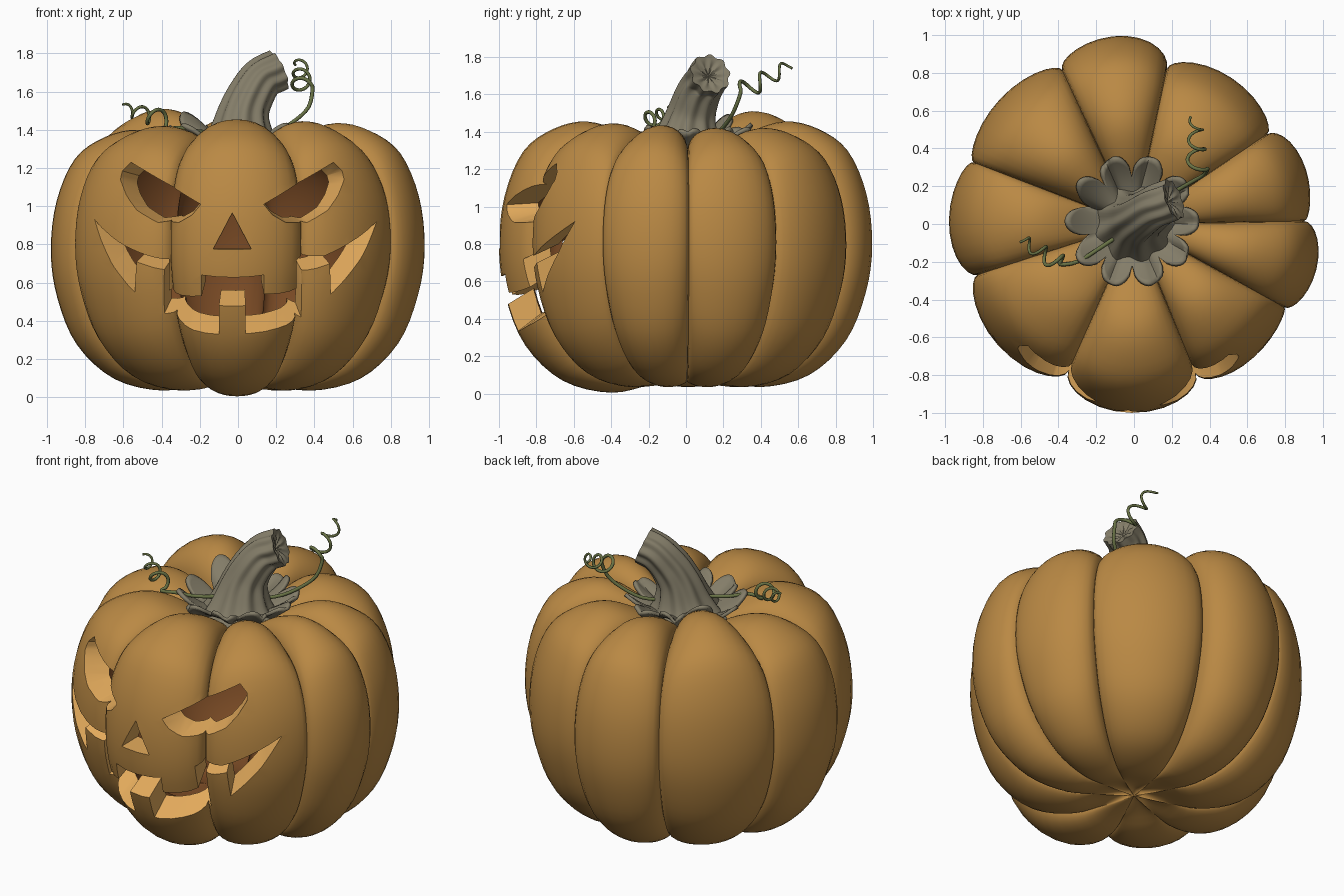
import bpy, bmesh
from math import sin, cos, pi, radians
from mathutils import Vector
from mathutils.bvhtree import BVHTree

if "Cube" in bpy.data.objects:
    bpy.data.objects.remove(bpy.data.objects["Cube"])


def material(name, rgb):
    m = bpy.data.materials.new(name)
    m.use_nodes = True
    m.diffuse_color = (*rgb, 1)
    m.node_tree.nodes["Principled BSDF"].inputs["Base Color"].default_value = (*rgb, 1)
    return m


skin = material("orange_skin", (.49, .25, .058))
flesh = material("pale_flesh", (.76, .4, .105))
inside = material("brown_inside", (.19, .068, .018))
bark = material("grey_stem", (.23, .205, .14))
green = material("vine_green", (.14, .17, .06))


def smooth_path(points, steps):
    """Catmull-Rom curve through the points."""
    p = [Vector(q) for q in points]
    p = [p[0] * 2 - p[1]] + p + [p[-1] * 2 - p[-2]]
    out = []
    for a, b, c, d in zip(p, p[1:], p[2:], p[3:]):
        for k in range(steps):
            t = k / steps
            out.append((b * 2 + (c - a) * t + (a * 2 - b * 5 + c * 4 - d) * t ** 2
                        + (b * 3 - a - c * 3 + d) * t ** 3) / 2)
    return out + [p[-2]]


def loft(rings, start=None, end=None):
    """Closed rings joined by quads, with optional pole points."""
    n = len(rings[0])
    verts = [v for ring in rings for v in ring]
    faces = [(i * n + j, i * n + (j + 1) % n, (i + 1) * n + (j + 1) % n, (i + 1) * n + j)
             for i in range(len(rings) - 1) for j in range(n)]
    if start is not None:
        verts.append(start)
        faces += [(len(verts) - 1, (j + 1) % n, j) for j in range(n)]
    if end is not None:
        base = (len(rings) - 1) * n
        verts.append(end)
        faces += [(base + j, base + (j + 1) % n, len(verts) - 1) for j in range(n)]
    return verts, faces


def add_mesh(name, verts, faces, mats):
    me = bpy.data.meshes.new(name)
    me.from_pydata(verts, [], faces)
    for m in mats:
        me.materials.append(m)
    ob = bpy.data.objects.new(name, me)
    bpy.context.collection.objects.link(ob)
    return ob


def activate(ob):
    bpy.ops.object.select_all(action='DESELECT')
    ob.select_set(True)
    bpy.context.view_layer.objects.active = ob


def shade(ob, degrees):
    activate(ob)
    bpy.ops.object.shade_smooth_by_angle(angle=radians(degrees))


# Pumpkin body: each lobe blends from a groove profile to a full profile
# Profile rows: lobe radius, lobe height, groove radius, groove height
PROFILE = smooth_path([
    (0, .08, 0, .08), (.18, .05, .18, .07), (.4, .005, .38, .08), (.66, .07, .58, .17),
    (.86, .26, .75, .36), (.965, .52, .85, .6), (1, .78, .88, .82), (.97, 1.06, .85, 1.05),
    (.87, 1.3, .76, 1.21), (.71, 1.42, .6, 1.29), (.53, 1.46, .43, 1.3),
    (.34, 1.4, .28, 1.27), (.15, 1.28, .15, 1.24), (0, 1.23, 0, 1.23)], 4)
# Lobe rows: start groove angle, groove radius, lobe radius, bottom, top
LOBES = [(-114, .855, 1, 0, 1.455), (-67.6, .86, .95, .03, 1.445), (-29, .91, .995, .03, 1.435),
         (1, .9, .955, .03, 1.42), (34, .85, .93, .03, 1.42), (78, .84, 1, .03, 1.455),
         (115, .9, .97, .03, 1.51), (159, .91, .98, .03, 1.4), (198, .87, .965, .03, 1.42)]
COLS = 14


def body_ring(row):
    ring = []
    for i, (a0, g0, lobe, low, top) in enumerate(LOBES):
        a1, g1 = LOBES[(i + 1) % len(LOBES)][:2]
        a1 += 360 if a1 < a0 else 0
        for k in range(COLS):
            u = -cos(pi * k / COLS)
            w = (1 - u * u) ** .52
            f = (u + 1) / 2
            groove_r = row[2] * (g0 + (g1 - g0) * f) / .88
            lobe_z = low + (top - low) * row[1] / 1.46
            r = groove_r + (row[0] * lobe - groove_r) * w
            z = row[3] + (lobe_z - row[3]) * w
            a = radians(a0 + (a1 - a0) * f)
            ring.append(Vector((r * cos(a), r * sin(a), z)))
    return ring


outer_v, outer_f = loft([body_ring(r) for r in PROFILE[1:-1]],
                        Vector((0, 0, .08)), Vector((0, 0, 1.23)))
mid = Vector((0, 0, .72))
inner_v = [mid + (v - mid) * .845 for v in outer_v]
count = len(outer_v)
inner_f = [tuple(i + count for i in reversed(f)) for f in outer_f]
body = add_mesh("pumpkin_body", outer_v + inner_v, outer_f + inner_f, [skin, flesh, inside])
for poly in body.data.polygons:
    poly.material_index = 0 if poly.index < len(outer_f) else 2

# Face cutters: outlines on the skin, each tapered towards its own focus
tree = BVHTree.FromPolygons(outer_v, outer_f)
eye = [(.53, 1.23), (.165, 1.01), (.21, .955), (.28, .915), (.39, .915),
       (.5, .98), (.555, 1.06), (.585, 1.14), (.575, 1.185)]
nose = [(-.03, .965), (-.13, .775), (.07, .775)]
mouth = [(-.75, .93), (-.62, .81), (-.48, .745), (-.36, .725), (-.36, .56), (-.19, .53),
         (-.19, .64), (.135, .64), (.135, .54), (.305, .57), (.305, .72), (.45, .74),
         (.57, .8), (.725, .92), (.65, .74), (.57, .63), (.485, .54), (.48, .7),
         (.33, .67), (.33, .42), (.2, .36), (.04, .335), (.04, .48), (-.1, .48),
         (-.1, .33), (-.25, .36), (-.385, .44), (-.385, .67), (-.53, .71),
         (-.54, .55), (-.66, .7)]
cuts = [([(s * x - .03, z) for x, z in eye], (s * .17 - .03, 0, 1.07)) for s in (-1, 1)]
cuts += [(nose, (-.03, 3, .9)), (mouth, (0, .3, 1.25))]

bm = bmesh.new()
for outline, focus in cuts:
    focus = Vector(focus)
    caps = [[], []]
    for x, z in outline:
        hit = tree.ray_cast(Vector((x, -2, z)), Vector((0, 1, 0)))[0]
        ray = hit - focus
        for cap, depth in zip(caps, (-1.3, -.4)):
            cap.append(bm.verts.new(focus + ray * ((depth - focus.y) / ray.y)))
    front, back = caps
    bm.faces.new(front)
    bm.faces.new(back[::-1])
    for j in range(len(front)):
        k = (j + 1) % len(front)
        bm.faces.new((front[j], back[j], back[k], front[k]))
bmesh.ops.recalc_face_normals(bm, faces=bm.faces)
for f in bm.faces:
    f.material_index = 1
cutter = add_mesh("face_cutter", [], [], [skin, flesh, inside])
bm.to_mesh(cutter.data)
bm.free()
cutter.hide_render = True

carve = body.modifiers.new("carve_face", 'BOOLEAN')
carve.operation = 'DIFFERENCE'
carve.solver = 'EXACT'
carve.object = cutter
activate(body)
bpy.ops.object.modifier_apply(modifier=carve.name)
bpy.data.objects.remove(cutter)
shade(body, 40)

# Stem: ridged, twisting sweep with a hollowed, fluted cut end
path = smooth_path([(.01, 0, 1.25, .25), (.015, .01, 1.37, .17), (.03, .03, 1.49, .128),
                    (.072, .06, 1.59, .115), (.13, .1, 1.67, .108), (.21, .13, 1.71, .107)], 5)
SEGS = 72


def stem_ring(i, size=1, push=0, flute=0):
    c = path[i].xyz
    t = (path[min(i + 1, len(path) - 1)].xyz - path[max(i - 1, 0)].xyz).normalized()
    n = Vector((0, 1, 0)).cross(t).normalized()
    b = t.cross(n)
    ring = []
    for j in range(SEGS):
        a = 2 * pi * j / SEGS
        ridge = cos(9 * a + i * .12)
        r = path[i].w * size * (1 + .07 * ridge)
        ring.append(c + (n * cos(a) + b * sin(a)) * r + t * (push + flute * ridge))
    return ring, c + t * push


last = len(path) - 1
rings = [stem_ring(i)[0] for i in range(len(path))]
rings += [stem_ring(last, .85, -.004)[0], stem_ring(last, .5, -.016, .01)[0]]
stem = add_mesh("stem", *loft(rings, None, stem_ring(last, 1, -.035)[1]), [bark])
shade(stem, 40)

# Calyx: ten rounded petals draped over the top of the body
rings = []
for f in (1, .93, .8, .65, .5, .35):
    ring = []
    for j in range(120):
        a = 2 * pi * j / 120
        r = f * (.23 + .115 * abs(cos(5 * a)) ** .6)
        x, y = r * cos(a) - .01, r * sin(a) + .015
        ground = tree.ray_cast(Vector((x, y, 2)), Vector((0, 0, -1)))[0].z
        z = 1.36 + .65 * (ground - 1.36) + .025 + 2.2 * max(0, r - .2) ** 2
        ring.append(Vector((x, y, z)))
    rings.append(ring)
calyx = add_mesh("calyx", *loft(rings, None, Vector((0, 0, 1.35))), [bark])
calyx.modifiers.new("thickness", 'SOLIDIFY').thickness = .02
shade(calyx, 50)


# Tendrils: a lead from the stem running into a tapering coil
def tendril(name, lead, start, end, radius, turns, phase):
    start, end = Vector(start), Vector(end)
    axis = (end - start).normalized()
    side = axis.cross(Vector((0, 0, 1))).normalized()
    up = side.cross(axis)
    points = list(lead)
    steps = turns * 10
    for k in range(int(steps) + 1):
        a = phase + 2 * pi * k / 10
        r = radius * (1 - .45 * k / steps)
        points.append(start.lerp(end, k / steps) + (side * cos(a) + up * sin(a)) * r)
    pts = smooth_path(points, 3)
    cu = bpy.data.curves.new(name, 'CURVE')
    cu.dimensions = '3D'
    cu.bevel_depth = .011
    cu.bevel_resolution = 2
    cu.use_fill_caps = True
    sp = cu.splines.new('POLY')
    sp.points.add(len(pts) - 1)
    for i, (q, v) in enumerate(zip(sp.points, pts)):
        q.co = (*v, 1)
        q.radius = 1 - .4 * i / len(pts)
    sp.use_smooth = True
    cu.materials.append(green)
    bpy.context.collection.objects.link(bpy.data.objects.new(name, cu))


tendril("left_tendril", [(.1, .08, 1.37), (.2, .16, 1.39), (.3, .22, 1.45), (.37, .26, 1.52)],
        (.335, .29, 1.61), (.325, .56, 1.755), .055, 2.6, 0)
tendril("right_tendril", [(-.08, -.06, 1.39), (-.2, -.14, 1.39), (-.3, -.2, 1.41)],
        (-.38, -.22, 1.45), (-.6, -.08, 1.51), .05, 2.6, -pi / 2)
